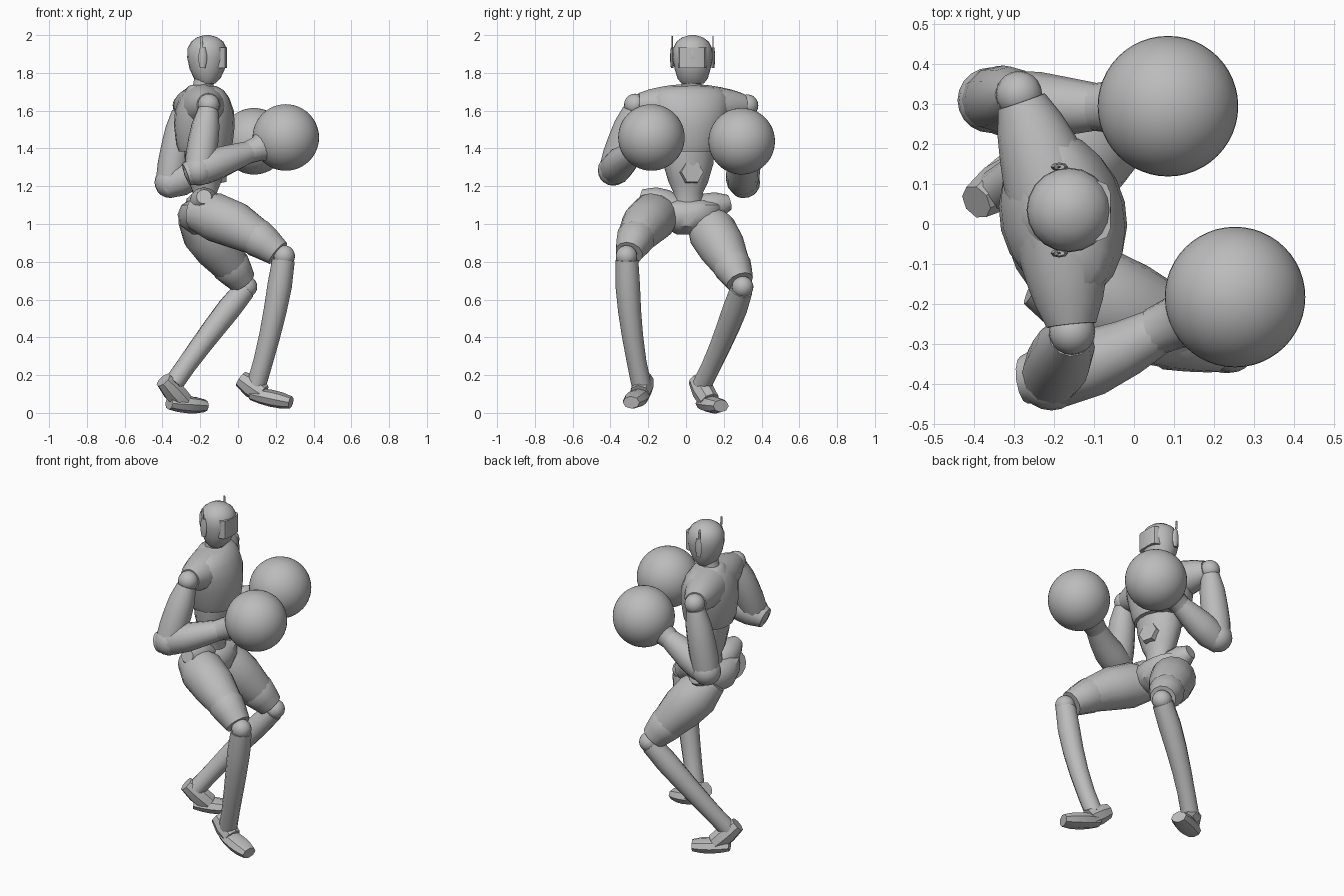
import bpy, bmesh, math
from mathutils import Vector, Matrix

cube = bpy.data.objects.get("Cube")
if cube:
    bpy.data.objects.remove(cube, do_unlink=True)

SHADE = 0.5
grey = bpy.data.materials.new("plain_grey")
grey.use_nodes = True
grey.diffuse_color = (SHADE, SHADE, SHADE, 1)
grey.node_tree.nodes["Principled BSDF"].inputs["Base Color"].default_value = grey.diffuse_color
UP = Vector((0, 0, 1))
TWIST = math.radians(13)


def finish(name, bm):
    bmesh.ops.recalc_face_normals(bm, faces=bm.faces)
    mesh = bpy.data.meshes.new(name)
    bm.to_mesh(mesh)
    bm.free()
    mesh.materials.append(grey)
    mesh.shade_smooth()
    mesh.set_sharp_from_angle(angle=math.radians(40))
    obj = bpy.data.objects.new(name, mesh)
    bpy.context.scene.collection.objects.link(obj)


def loft(name, rings, sides):
    """Skin over elliptical rings given as (centre, axis_u, axis_v)."""
    bm = bmesh.new()
    angles = [math.tau * i / sides for i in range(sides)]
    loops = [[bm.verts.new(c + u * math.cos(a) + v * math.sin(a)) for a in angles]
             for c, u, v in rings]
    for low, high in zip(loops, loops[1:]):
        for i in range(sides):
            j = (i + 1) % sides
            bm.faces.new((low[i], low[j], high[j], high[i]))
    bm.faces.new(loops[0])
    bm.faces.new(loops[-1])
    finish(name, bm)


def along(start, end, bow, t):
    """Point on a gently bowed line."""
    return Vector(start).lerp(Vector(end), t) + Vector(bow) * 4 * t * (1 - t)


def limb(name, start, end, radii, bow=(0, 0, 0), flat=1.0, sides=12, first=0.0):
    """Bowed tube with evenly spaced radii, beginning at fraction first."""
    line = Vector(end) - Vector(start)
    ref = UP if abs(line.normalized().z) < 0.8 else Vector((1, 0, 0))
    rings = []
    for i, r in enumerate(radii):
        t = first + (1 - first) * i / (len(radii) - 1)
        tangent = (line + Vector(bow) * 4 * (1 - 2 * t)).normalized()
        u = tangent.cross(ref).normalized()
        rings.append((along(start, end, bow, t), u * r, u.cross(tangent) * r * flat))
    loft(name, rings, sides)


def body(name, x, y, sections, turn=0.0, sides=20):
    """Upright form from (height, depth, width) sections."""
    ahead = Vector((math.cos(turn), math.sin(turn), 0))
    across = UP.cross(ahead)
    loft(name, [(Vector((x, y, z)), ahead * d, across * w) for z, d, w in sections], sides)


def ball(name, centre, r, segs=20):
    bm = bmesh.new()
    bmesh.ops.create_uvsphere(bm, u_segments=segs, v_segments=segs // 2, radius=r,
                              matrix=Matrix.Translation(centre))
    finish(name, bm)


def box(name, centre, size, bevel):
    """Block with rounded upright edges."""
    bm = bmesh.new()
    bmesh.ops.create_cube(bm, size=1,
                          matrix=Matrix.Translation(centre) @ Matrix.Diagonal((*size, 1)))
    upright = [e for e in bm.edges
               if abs(e.verts[0].co.z - e.verts[1].co.z) > size[2] / 2]
    bmesh.ops.bevel(bm, geom=upright, offset=bevel, segments=2, affect='EDGES', profile=0.5)
    finish(name, bm)


def leg(side, hip, knee, ankle, heel, instep, sole, toe, thigh_bow, shin_bow):
    shin_top = knee.lerp(ankle, .03)
    thigh_end = hip.lerp(knee, .93)
    limb(side + "_thigh", hip, thigh_end, (.09, .13, .124, .1, .07), thigh_bow, sides=16)
    limb(side + "_thigh_cuff", hip, thigh_end, (.09, .104, .09, .074), thigh_bow, first=.65)
    ball(side + "_knee", knee, .057)
    limb(side + "_shin", shin_top, ankle, (.06, .065, .061, .056, .052, .052), shin_bow)
    limb(side + "_heel", heel, instep, (.045, .06, .055), sides=8)
    limb(side + "_foot", sole, toe, (.045, .058, .063, .06, .046), flat=.72, sides=8)


def arm(side, chest, shoulder, elbow, forearm_tip, wrist, glove, bow):
    limb(side + "_sleeve", chest, chest.lerp(shoulder, .93), (.12, .112, .1, .085, .062),
         sides=16)
    ball(side + "_shoulder", shoulder, .058)
    limb(side + "_upper_arm", shoulder.lerp(elbow, .08), elbow, (.055, .074, .08, .082, .076))
    ball(side + "_elbow", elbow, .082)
    limb(side + "_forearm", forearm_tip, wrist, (.06, .086, .084, .071, .057), bow)
    limb(side + "_glove_neck", wrist.lerp(glove, -.1), wrist.lerp(glove, .45),
         (.06, .066, .1), sides=16)
    ball(side + "_glove", glove, .176, segs=48)


# Head, visor and neck
body("head", -.163, .035, [(1.745, .045, .06), (1.77, .07, .08), (1.82, .093, .095),
                           (1.88, .106, .106), (1.93, .104, .104), (1.965, .085, .086),
                           (1.988, .055, .055), (2, .015, .015)])
box("visor", (-.1, .033, 1.88), (.082, .15, .11), bevel=.03)
limb("neck", (-.2, .025, 1.66), (-.175, .03, 1.78), (.065, .052, .055))

# Ear pods with aerials
for side, y in (("right", -.073), ("left", .143)):
    limb(side + "_ear", (-.187, y, 1.825), (-.187, y, 1.935), (.007, .011, .011, .007),
         flat=2, sides=8)
    limb(side + "_aerial", (-.19, y, 1.92), (-.195, y, 1.995), (.004, .003), flat=2, sides=6)

# Chest, collar and abdomen
body("chest", -.178, .02, [(1.385, .135, .155), (1.42, .148, .17), (1.52, .159, .195),
                           (1.6, .152, .215), (1.67, .125, .215), (1.71, .095, .18),
                           (1.73, .06, .1)], TWIST)
body("collar", -.192, .025, [(1.7, .09, .1), (1.725, .075, .085), (1.735, .06, .065)], TWIST)
body("abdomen", -.175, .012, [(1.07, .07, .08), (1.17, .065, .08), (1.22, .085, .105),
                              (1.32, .105, .135), (1.4, .11, .14)], TWIST, sides=14)
limb("belly_hexagon", (-.11, .025, 1.272), (-.072, .034, 1.275), (.065, .06), sides=6)

# Pelvis with hip wings
body("pelvis", -.19, 0, [(.945, .05, .05), (.99, .115, .13), (1.05, .13, .19),
                         (1.1, .11, .2), (1.125, .07, .15)])
limb("right_hip", (-.18, -.05, 1.08), (-.18, -.245, 1.145), (.07, .082, .075, .04))
limb("left_hip", (-.19, .05, 1.07), (-.225, .23, 1.115), (.07, .078, .07, .04))

# Legs in a staggered stance
leg("right", hip=Vector((-.235, -.12, 1.06)), knee=Vector((.245, -.315, .83)),
    ankle=Vector((.095, -.235, .14)), heel=(.015, -.215, .18), instep=(.13, -.245, .1),
    sole=(.07, -.232, .1), toe=(.28, -.29, .055),
    thigh_bow=(0, -.01, .04), shin_bow=(.015, -.018, 0))
leg("left", hip=Vector((-.24, .08, 1.05)), knee=Vector((.045, .3, .667)),
    ankle=Vector((-.345, .085, .15)), heel=(-.395, .055, .175), instep=(-.29, .125, .06),
    sole=(-.365, .09, .05), toe=(-.175, .185, .037),
    thigh_bow=(0, .01, 0), shin_bow=(-.008, .012, 0))

# Arms raised with ball gloves
arm("right", chest=Vector((-.18, -.03, 1.62)), shoulder=Vector((-.155, -.27, 1.632)),
    elbow=Vector((-.207, -.385, 1.285)), forearm_tip=(-.275, -.39, 1.262),
    wrist=Vector((.07, -.262, 1.385)), glove=Vector((.253, -.183, 1.458)), bow=(0, -.02, 0))
arm("left", chest=Vector((-.2, .07, 1.62)), shoulder=Vector((-.288, .325, 1.628)),
    elbow=Vector((-.36, .31, 1.22)), forearm_tip=(-.39, .3, 1.19),
    wrist=Vector((-.08, .293, 1.35)), glove=Vector((.085, .295, 1.438)), bow=(0, 0, 0))
